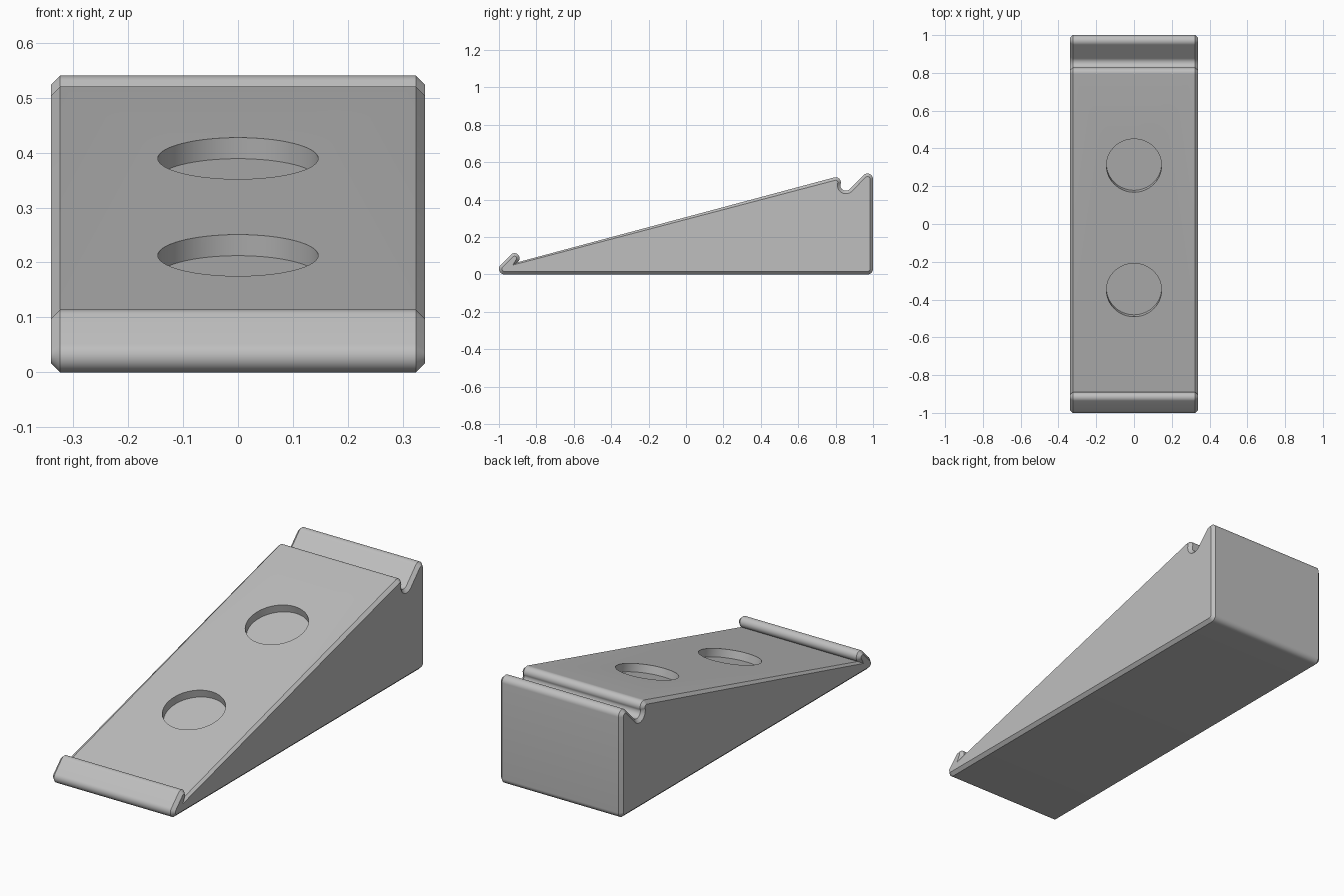
import bpy, bmesh
from math import sin, cos, radians
from mathutils import Vector, Matrix

cube = bpy.data.objects.get("Cube")
if cube:
    bpy.data.objects.remove(cube, do_unlink=True)

HALF_WIDTH = 0.34
CHAMFER = 0.016
SLOPE = radians(15)

grey = bpy.data.materials.new("light_grey")
grey.use_nodes = True
colour = (0.52, 0.52, 0.52, 1)
grey.diffuse_color = colour
grey.node_tree.nodes["Principled BSDF"].inputs["Base Color"].default_value = colour


def arc(y, z, r, start, end):
    """Points on an arc in the side profile, angles in degrees."""
    steps = max(6, int(abs(end - start) / 9))
    angles = [radians(start + (end - start) * i / steps) for i in range(steps + 1)]
    return [Vector((y + r * cos(a), z + r * sin(a))) for a in angles]


def inset(points, distance):
    """Offset a clockwise outline inward, with limited mitres."""
    result = []
    for i, p in enumerate(points):
        d0 = (p - points[i - 1]).normalized()
        d1 = (points[(i + 1) % len(points)] - p).normalized()
        n0, n1 = Vector((d0.y, -d0.x)), Vector((d1.y, -d1.x))
        mid = (n0 + n1).normalized()
        result.append(p + mid * distance * min(1.8, 1 / max(mid.dot(n0), 0.1)))
    return result


def new_object(name, bm):
    bmesh.ops.recalc_face_normals(bm, faces=bm.faces)
    mesh = bpy.data.meshes.new(name)
    bm.to_mesh(mesh)
    bm.free()
    mesh.materials.append(grey)
    obj = bpy.data.objects.new(name, mesh)
    bpy.context.collection.objects.link(obj)
    return obj


# Side profile: nose, front hook, ramp foot, ramp lip, groove, rear ridge, heel
profile = (arc(-0.97, 0.03, 0.03, 270, 135)
           + arc(-0.917, 0.087, 0.027, 135, -45)
           + [Vector((-0.90, 0.0657))]
           + arc(0.80, 0.492, 0.028, 105, -14)
           + arc(0.855, 0.478, 0.03, 166, 315)[1:]
           + arc(0.97, 0.51, 0.03, 135, 0)
           + arc(0.97, 0.03, 0.03, 0, -90))
small = inset(profile, CHAMFER)

# Wedge body with chamfered sides
bm = bmesh.new()
inner = HALF_WIDTH - CHAMFER
rings = [[bm.verts.new((x, p.x, p.y)) for p in outline]
         for x, outline in ((-HALF_WIDTH, small), (-inner, profile),
                            (inner, profile), (HALF_WIDTH, small))]
for a, b in zip(rings, rings[1:]):
    for i in range(len(a)):
        bm.faces.new((a[i - 1], a[i], b[i], b[i - 1]))
bm.faces.new(rings[0])
bm.faces.new(rings[-1])
wedge = new_object("wedge_body", bm)

# Shallow round pockets, square to the ramp
bm = bmesh.new()
for y in (0.309, -0.35):
    place = (Matrix.Translation((0, y, 0.307 + 0.268 * y))
             @ Matrix.Rotation(SLOPE, 4, "X"))
    bmesh.ops.create_cone(bm, cap_ends=True, segments=64, radius1=0.146,
                          radius2=0.146, depth=0.08, matrix=place)
cutter = new_object("pocket_cutter", bm)
cutter.hide_render = True
cutter.hide_viewport = True

cut = wedge.modifiers.new("pockets", "BOOLEAN")
cut.operation = "DIFFERENCE"
cut.solver = "EXACT"
cut.object = cutter

# Apply the cut, then smooth the rounded parts
bpy.context.view_layer.update()
graph = bpy.context.evaluated_depsgraph_get()
finished = bpy.data.meshes.new_from_object(wedge.evaluated_get(graph))
wedge.modifiers.clear()
wedge.data = finished
bpy.data.objects.remove(cutter, do_unlink=True)

bpy.ops.object.select_all(action="DESELECT")
wedge.select_set(True)
bpy.context.view_layer.objects.active = wedge
bpy.ops.object.shade_smooth_by_angle(angle=radians(30))
